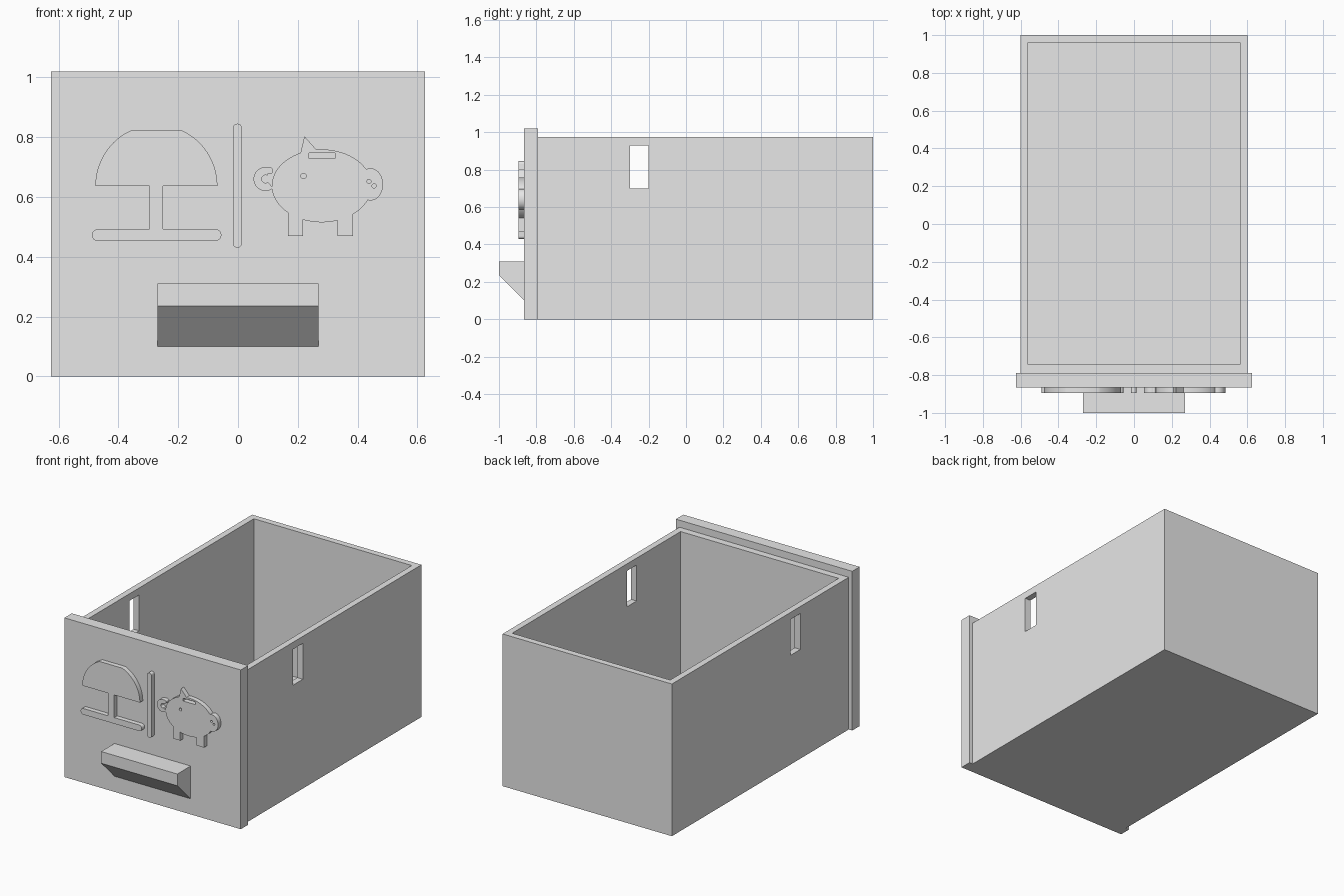
import bpy
import bmesh
from math import sin, cos, pi, radians, sqrt, asin
from mathutils import Vector

if "Cube" in bpy.data.objects:
    bpy.data.objects.remove(bpy.data.objects["Cube"])

grey = bpy.data.materials.new("light_grey")
grey.use_nodes = True
grey.diffuse_color = (0.8, 0.8, 0.8, 1)
bsdf = next(n for n in grey.node_tree.nodes if n.type == 'BSDF_PRINCIPLED')
bsdf.inputs["Base Color"].default_value = grey.diffuse_color

PANEL_FRONT = -0.865
EMBLEM_FRONT = -0.895


def prism(name, outline, start, end, axis='Y'):
    """Extrude a 2D outline: (x, z) along y, or (y, z) along x."""
    def place(p, d):
        return Vector((p[0], d, p[1])) if axis == 'Y' else Vector((d, p[0], p[1]))
    bm = bmesh.new()
    face = bm.faces.new([bm.verts.new(place(p, start)) for p in outline])
    made = bmesh.ops.extrude_face_region(bm, geom=[face])["geom"]
    offset = place((0, 0), end - start)
    bmesh.ops.translate(bm, vec=offset, verts=[v for v in made if isinstance(v, bmesh.types.BMVert)])
    bmesh.ops.recalc_face_normals(bm, faces=bm.faces)
    mesh = bpy.data.meshes.new(name)
    bm.to_mesh(mesh)
    bm.free()
    mesh.materials.append(grey)
    obj = bpy.data.objects.new(name, mesh)
    bpy.context.collection.objects.link(obj)
    return obj


def rect(x0, x1, z0, z1):
    return [(x0, z0), (x1, z0), (x1, z1), (x0, z1)]


def arc(cx, cz, rx, rz, a0, a1, n):
    steps = [radians(a0 + (a1 - a0) * i / n) for i in range(n + 1)]
    return [(cx + rx * cos(a), cz + rz * sin(a)) for a in steps]


def ellipse(cx, cz, rx, rz, n=48):
    return arc(cx, cz, rx, rz, 0, 360, n)[:-1]


def combine(target, other, operation):
    """Apply a boolean and discard the second part."""
    mod = target.modifiers.new(operation, 'BOOLEAN')
    mod.operation = operation
    mod.solver = 'EXACT'
    mod.object = other
    bpy.context.view_layer.objects.active = target
    bpy.ops.object.modifier_apply(modifier=mod.name)
    bpy.data.objects.remove(other)


def emblem(name, outline):
    return prism(name, outline, EMBLEM_FRONT, PANEL_FRONT + 0.01)


def smooth(obj):
    bpy.ops.object.select_all(action='DESELECT')
    obj.select_set(True)
    bpy.context.view_layer.objects.active = obj
    bpy.ops.object.shade_smooth_by_angle(angle=radians(30))


# Open drawer box with a slot through both side walls
box = prism("drawer_box", rect(-0.6, 0.6, 0, 0.975), -0.79, 1)
combine(box, prism("cavity", rect(-0.56, 0.56, 0.04, 1.2), -0.745, 0.96), 'DIFFERENCE')
combine(box, prism("side_slots", rect(-0.3, -0.2, 0.7, 0.93), -0.8, 0.8, 'X'), 'DIFFERENCE')

# Front panel and wedge handle
prism("front_panel", rect(-0.625, 0.625, 0, 1.02), PANEL_FRONT, -0.79)
handle = [(PANEL_FRONT, 0.31), (-1, 0.31), (-1, 0.235), (PANEL_FRONT, 0.1)]
prism("handle", handle, -0.27, 0.27, 'X')

# Dome emblem: clipped half disc, stem and rounded base
cx, cz, r = -0.273, 0.637, 0.204
clip = math_angle = asin(0.187 / r) * 180 / pi
dome = emblem("dome_emblem", arc(cx, cz, r, r, 0, clip, 16) + arc(cx, cz, r, r, 180 - clip, 180, 16))
combine(dome, emblem("dome_stem", rect(-0.296, -0.251, 0.48, 0.65)), 'UNION')
bar = arc(-0.075, 0.4725, 0.0195, 0.0195, -90, 90, 12) + arc(-0.469, 0.4725, 0.0195, 0.0195, 90, 270, 12)
combine(dome, emblem("dome_base", bar), 'UNION')
smooth(dome)

# Rounded divider
divider = emblem("divider", arc(-0.002, 0.83, 0.015, 0.015, 0, 180, 12)
                 + arc(-0.002, 0.445, 0.015, 0.015, 180, 360, 12))
smooth(divider)

# Pig emblem: body, snout, ear, legs and curled tail
pig = emblem("pig_emblem", ellipse(0.28, 0.637, 0.167, 0.122, 64))
tail = (arc(0.092, 0.66, 0.04, 0.04, 65, 310, 28)
        + arc(0.092, 0.66, 0.013, 0.013, 310, 65, 20))
pig_parts = [
    ellipse(0.443, 0.642, 0.042, 0.054),
    [(0.207, 0.72), (0.209, 0.747), (0.222, 0.803), (0.263, 0.757), (0.27, 0.72)],
    rect(0.167, 0.217, 0.47, 0.6),
    rect(0.333, 0.385, 0.47, 0.6),
    tail,
    ellipse(0.105, 0.688, 0.012, 0.012, 20),
]
for outline in pig_parts:
    combine(pig, emblem("pig_part", outline), 'UNION')

# Eye, coin slot and nostrils cut through the pig
holes = [
    ellipse(0.219, 0.67, 0.009, 0.009, 20),
    rect(0.237, 0.324, 0.729, 0.747),
    ellipse(0.438, 0.652, 0.007, 0.007, 16),
    ellipse(0.455, 0.637, 0.007, 0.007, 16),
]
for outline in holes:
    combine(pig, prism("pig_hole", outline, -0.95, -0.84), 'DIFFERENCE')
smooth(pig)
